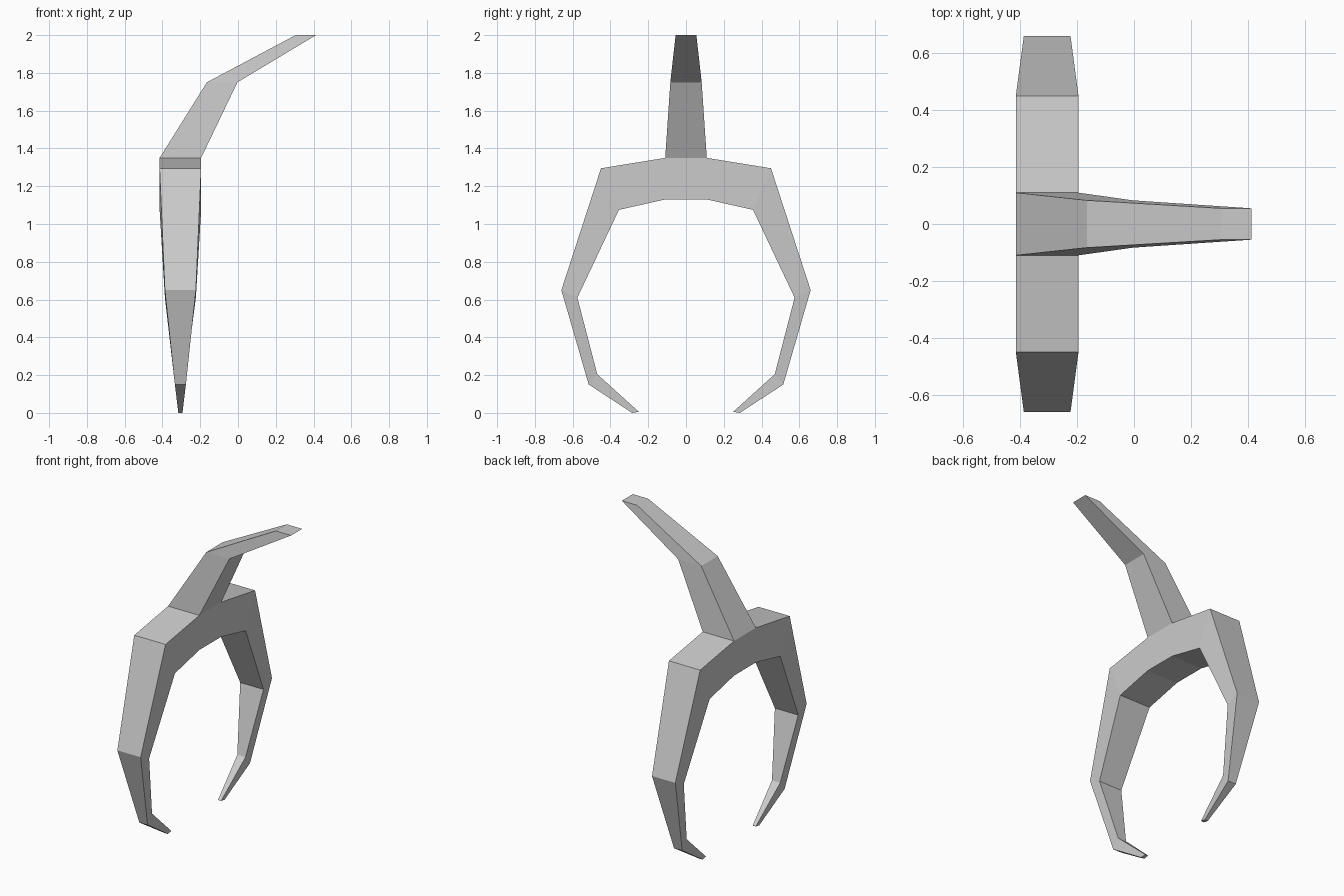
import bpy
import bmesh
from mathutils import Vector

cube = bpy.data.objects.get("Cube")
if cube:
    bpy.data.objects.remove(cube, do_unlink=True)

# Plain grey material
GREY = (0.6, 0.6, 0.6, 1.0)
grey = bpy.data.materials.new("plain grey")
grey.use_nodes = True
grey.diffuse_color = GREY
grey.node_tree.nodes["Principled BSDF"].inputs["Base Color"].default_value = GREY

CENTRE_X = -0.305


def loft(bm, rings, cap_start, cap_end):
    """Join a list of four-cornered rings into a tapering limb."""
    loops = [[bm.verts.new(p) for p in ring] for ring in rings]
    for a, b in zip(loops, loops[1:]):
        for i in range(4):
            j = (i + 1) % 4
            bm.faces.new((a[i], a[j], b[j], b[i]))
    if cap_start:
        bm.faces.new(loops[0])
    if cap_end:
        bm.faces.new(loops[-1])


def claw_ring(side, outer, inner, half):
    """Cross-section of a claw: outer and inner (y, z), half width in x."""
    return [Vector((CENTRE_X + sx * half, side * y, z))
            for sx, (y, z) in ((-1, outer), (1, outer), (1, inner), (-1, inner))]


def stem_ring(back, front, z, half):
    """Level cross-section of the stem."""
    return [Vector((x, sy * half, z))
            for x, sy in ((back, -1), (front, -1), (front, 1), (back, 1))]


# Claw sections from the hub to the tip
claw = [
    ((0.11, 1.35), (0.11, 1.13), 0.11),
    ((0.45, 1.295), (0.355, 1.075), 0.11),
    ((0.66, 0.65), (0.575, 0.61), 0.082),
    ((0.515, 0.15), (0.47, 0.205), 0.029),
    ((0.285, 0.0), (0.25, 0.006), 0.011),
]

bm = bmesh.new()

# Two mirrored claws
for side in (-1, 1):
    loft(bm, [claw_ring(side, *s) for s in claw], False, True)

# Hub between the claws, open on top where the stem grows out
loft(bm, [claw_ring(side, *claw[0]) for side in (-1, 1)], False, False)
top = max(bm.faces, key=lambda f: f.calc_center_median().z)
bmesh.ops.delete(bm, geom=[top], context='FACES_ONLY')

# Bent stem
loft(bm, [
    stem_ring(CENTRE_X - 0.11, CENTRE_X + 0.11, 1.35, 0.11),
    stem_ring(-0.165, -0.003, 1.75, 0.083),
    stem_ring(0.305, 0.413, 2.0, 0.055),
], False, True)

bmesh.ops.remove_doubles(bm, verts=bm.verts, dist=0.001)
bmesh.ops.recalc_face_normals(bm, faces=bm.faces)

mesh = bpy.data.meshes.new("claw_hook")
bm.to_mesh(mesh)
bm.free()
mesh.materials.append(grey)
claw_hook = bpy.data.objects.new("claw_hook", mesh)
bpy.context.scene.collection.objects.link(claw_hook)
